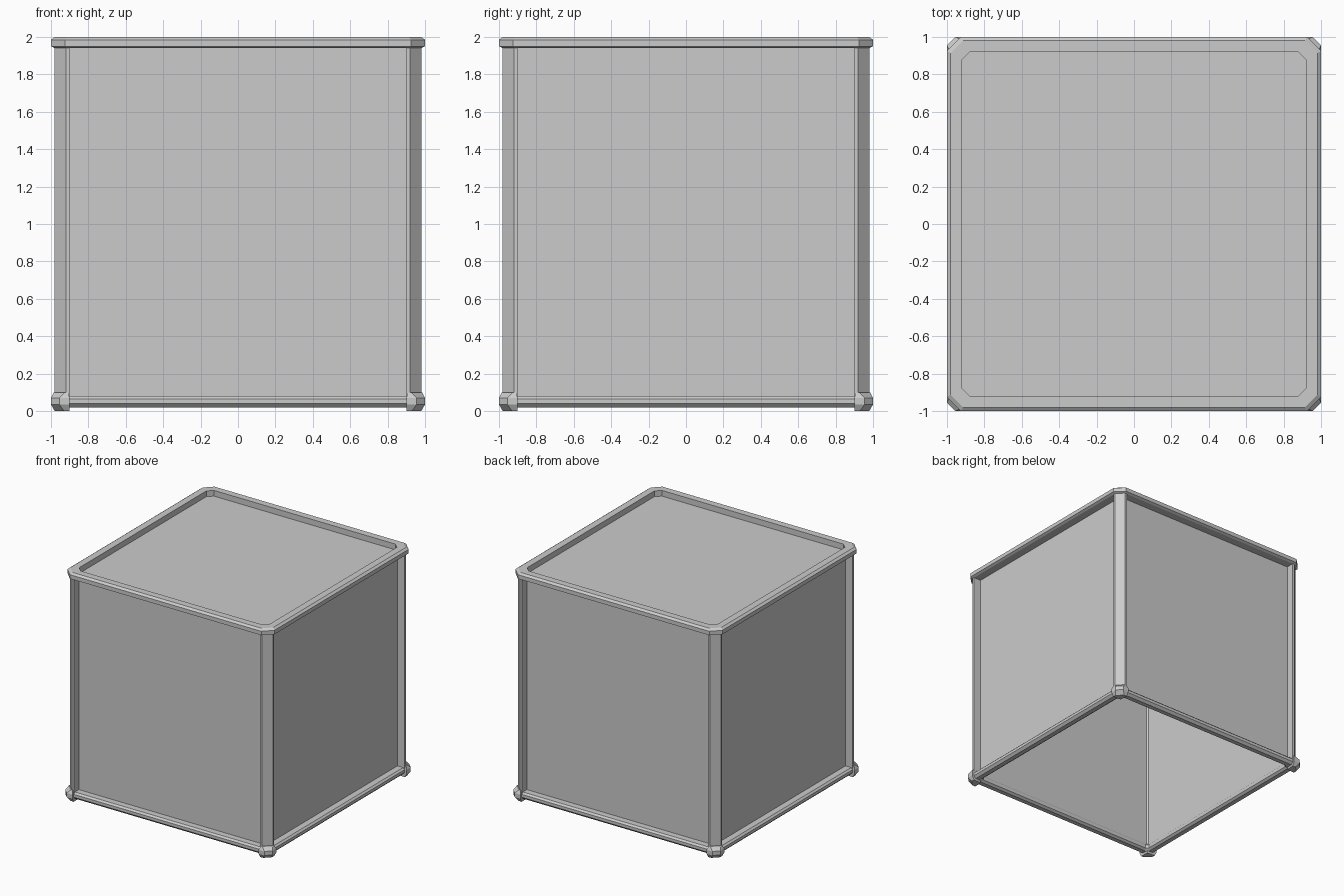
import bpy

if "Cube" in bpy.data.objects:
    bpy.data.objects.remove(bpy.data.objects["Cube"])


def make(name, verts, faces):
    mesh = bpy.data.meshes.new(name)
    mesh.from_pydata(verts, [], faces)
    obj = bpy.data.objects.new(name, mesh)
    bpy.context.collection.objects.link(obj)
    bpy.context.view_layer.objects.active = obj
    obj.select_set(True)
    bpy.ops.object.mode_set(mode='EDIT')
    bpy.ops.mesh.select_all(action='SELECT')
    bpy.ops.mesh.normals_make_consistent(inside=False)
    bpy.ops.object.mode_set(mode='OBJECT')
    obj.select_set(False)
    return obj


def ring(name, profile, leg, taper):
    """Sweep an (r, z) profile around a square with clipped corners."""
    verts, n = [], len(profile)
    for k in range(8):
        for r, z in profile:
            c = r - (leg - taper * (1 - r))
            pts = [(r, c), (c, r), (-c, r), (-r, c),
                   (-r, -c), (-c, -r), (c, -r), (r, -c)]
            verts.append((*pts[k], z))
    faces = [(k * n + j, k * n + (j + 1) % n,
              (k + 1) % 8 * n + (j + 1) % n, (k + 1) % 8 * n + j)
             for k in range(8) for j in range(n)]
    return make(name, verts, faces)


def stack(name, loops):
    """Skin a stack of equal-length (points, z) loops and cap both ends."""
    n = len(loops[0][0])
    verts = [(x, y, z) for pts, z in loops for x, y in pts]
    faces = [tuple(range(n)), tuple(range(len(verts) - n, len(verts)))]
    for l in range(len(loops) - 1):
        for j in range(n):
            a, b = l * n + j, l * n + (j + 1) % n
            faces.append((a, b, b + n, a + n))
    return make(name, verts, faces)


def mirror_xy(obj):
    mod = obj.modifiers.new("mirror", 'MIRROR')
    mod.use_axis = (True, True, False)
    mod.use_mirror_merge = False


# Top rim and sunken lid; the bottom is open
ring("top_rim", [(0.91, 1.94), (0.91, 1.95), (0.92, 1.95), (0.92, 2.0), (0.98, 2.0),
                 (1.0, 1.985), (1.0, 1.95), (0.98, 1.94)], 0.075, 0.4)
h = 0.915
make("lid_panel", [(-h, -h, 1.95), (h, -h, 1.95), (h, h, 1.95), (-h, h, 1.95)],
     [(0, 1, 2, 3)])

# Bottom rails
ring("bottom_rails", [(0.90, 0.035), (0.90, 0.065), (0.91, 0.08), (0.965, 0.08),
                      (0.98, 0.065), (0.98, 0.04), (0.96, 0.02), (0.92, 0.02)],
     0.06, 0.4)

# Recessed wall panels
w, p = 0.905, 0.91
corners = [(-w, 0.04), (w, 0.04), (w, 1.95), (-w, 1.95)]
for name, fn in (("front_panel", lambda u, z: (u, -p, z)),
                 ("back_panel", lambda u, z: (-u, p, z)),
                 ("right_panel", lambda u, z: (p, u, z)),
                 ("left_panel", lambda u, z: (-p, -u, z))):
    make(name, [fn(u, z) for u, z in corners], [(0, 1, 2, 3)])

# Corner posts with a broad outer chamfer
post = [(0.90, 0.91), (0.90, 0.98), (0.92, 0.98),
        (0.98, 0.92), (0.98, 0.90), (0.91, 0.90)]
mirror_xy(stack("corner_posts", [(post, 0.05), (post, 1.95)]))


# Faceted corner feet
def foot(r, c, i):
    return [(i, r), (c, r), (r, c), (r, i), (0.905, 0.905)]


mirror_xy(stack("corner_feet", [(foot(0.98, 0.93, 0.90), 0.0),
                                (foot(1.0, 0.955, 0.90), 0.035),
                                (foot(1.0, 0.955, 0.90), 0.07),
                                (foot(0.985, 0.925, 0.91), 0.10)]))
